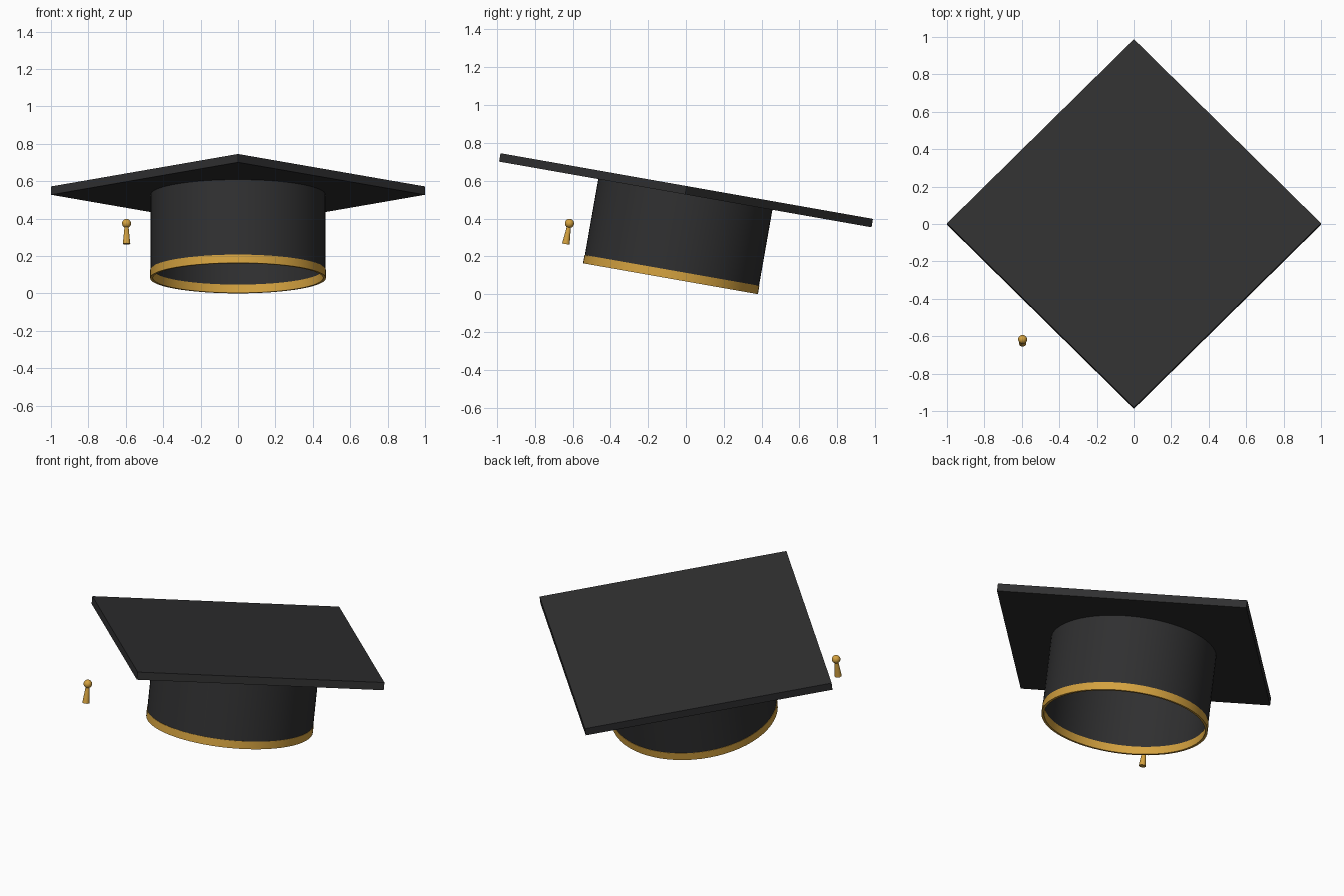
import bpy
import bmesh
import math
from mathutils import Matrix

if "Cube" in bpy.data.objects:
    bpy.data.objects.remove(bpy.data.objects["Cube"], do_unlink=True)


def make_material(name, rgb):
    mat = bpy.data.materials.new(name)
    mat.use_nodes = True
    mat.diffuse_color = (*rgb, 1)
    bsdf = mat.node_tree.nodes["Principled BSDF"]
    bsdf.inputs["Base Color"].default_value = (*rgb, 1)
    bsdf.inputs["Roughness"].default_value = 0.7
    return mat


black = make_material("black cloth", (0.029, 0.029, 0.030))
gold = make_material("gold", (0.66, 0.36, 0.05))

# Everything shares one backward tilt about the middle of the board
TILT = Matrix.Translation((0, 0, 0.55)) @ Matrix.Rotation(math.radians(-10), 4, "X")


def finish(name, bm, mat, location=(0, 0, 0), smooth=True):
    bmesh.ops.recalc_face_normals(bm, faces=bm.faces)
    mesh = bpy.data.meshes.new(name)
    bm.to_mesh(mesh)
    bm.free()
    mesh.materials.append(mat)
    obj = bpy.data.objects.new(name, mesh)
    bpy.context.collection.objects.link(obj)
    obj.matrix_world = TILT @ Matrix.Translation(location)
    if smooth:
        bpy.ops.object.select_all(action="DESELECT")
        obj.select_set(True)
        bpy.context.view_layer.objects.active = obj
        bpy.ops.object.shade_smooth_by_angle(angle=math.radians(35))
    return obj


def tube(name, mat, outer, inner, bottom, top, sides=64):
    """Hollow ring: a rectangular section spun around the local z axis."""
    bm = bmesh.new()
    section = [(outer, bottom), (outer, top), (inner, top), (inner, bottom)]
    verts = [bm.verts.new((r, 0, z)) for r, z in section]
    edges = [bm.edges.new((verts[i], verts[i - 1])) for i in range(4)]
    bmesh.ops.spin(bm, geom=verts + edges, cent=(0, 0, 0), axis=(0, 0, 1),
                   angle=math.tau, steps=sides, use_merge=True)
    bmesh.ops.remove_doubles(bm, verts=bm.verts, dist=0.0001)
    return finish(name, bm, mat)


# Square board, turned so that a corner points forward
THICK = 0.045
bm = bmesh.new()
side = math.sqrt(2)
bmesh.ops.create_cube(bm, size=1, matrix=Matrix.Rotation(math.pi / 4, 4, "Z")
                      @ Matrix.Diagonal((side, side, THICK, 1)))
finish("board", bm, black, smooth=False)

# Open skull cap and the gold band around its rim
tube("skull_cap", black, 0.468, 0.457, -0.432, -THICK / 2)
tube("rim_band", gold, 0.470, 0.455, -0.475, -0.430)

# Tassel: round knot over a flared skirt
TASSEL_X, TASSEL_Y = -0.596, -0.577
bm = bmesh.new()
bmesh.ops.create_uvsphere(bm, u_segments=24, v_segments=16, radius=0.024)
finish("tassel_knot", bm, gold, (TASSEL_X, TASSEL_Y, -0.28))

bm = bmesh.new()
bmesh.ops.create_cone(bm, cap_ends=True, segments=24, radius1=0.020,
                      radius2=0.010, depth=0.1)
finish("tassel_skirt", bm, gold, (TASSEL_X, TASSEL_Y, -0.341))
